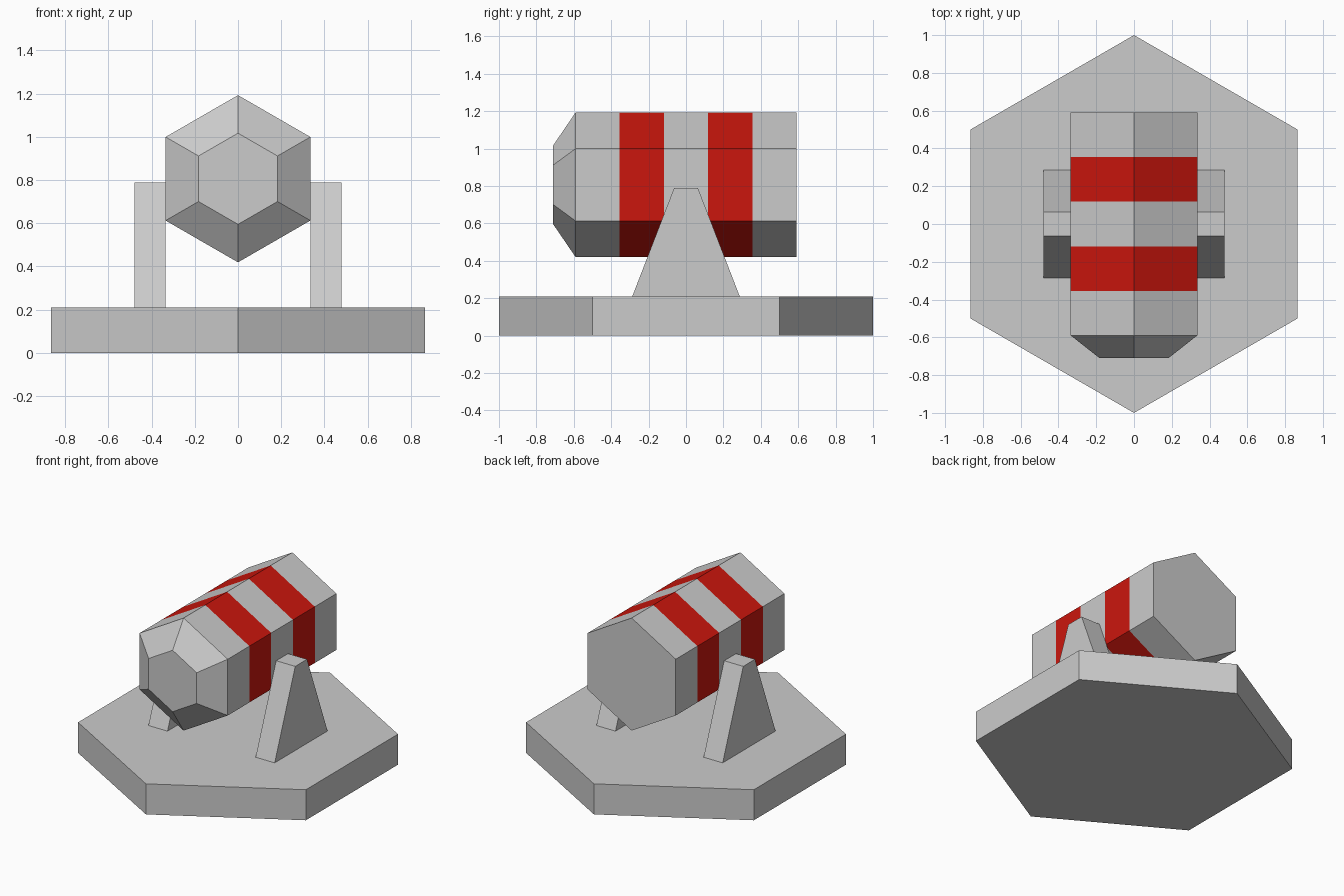
import bpy, bmesh
from math import sin, cos, pi

if "Cube" in bpy.data.objects:
    bpy.data.objects.remove(bpy.data.objects["Cube"])

red = bpy.data.materials.new("red_paint")
red.diffuse_color = (0.6, 0.008, 0.004, 1)
red.use_nodes = True
red.node_tree.nodes["Principled BSDF"].inputs["Base Color"].default_value = red.diffuse_color
grey = bpy.data.materials.new("plain_grey")
grey.diffuse_color = (0.8, 0.8, 0.8, 1)
grey.use_nodes = True
grey.node_tree.nodes["Principled BSDF"].inputs["Base Color"].default_value = grey.diffuse_color


def loft(name, rings, stripes=(), materials=()):
    """Skin a list of equal-length rings; spans listed in stripes use slot 1."""
    bm = bmesh.new()
    loops = [[bm.verts.new(p) for p in ring] for ring in rings]
    n = len(loops[0])
    bm.faces.new(loops[0])
    bm.faces.new(loops[-1])
    for i, (a, b) in enumerate(zip(loops, loops[1:])):
        for k in range(n):
            f = bm.faces.new((a[k], a[(k + 1) % n], b[(k + 1) % n], b[k]))
            f.material_index = int(i in stripes)
    bmesh.ops.recalc_face_normals(bm, faces=bm.faces)
    mesh = bpy.data.meshes.new(name)
    bm.to_mesh(mesh)
    bm.free()
    for m in materials:
        mesh.materials.append(m)
    obj = bpy.data.objects.new(name, mesh)
    bpy.context.collection.objects.link(obj)
    return obj


# Unit hexagon with a corner pointing up
hexagon = [(sin(k * pi / 3), cos(k * pi / 3)) for k in range(6)]

# Hexagonal base plate
loft("base_plate", [[(u, v, z) for u, v in hexagon] for z in (0, 0.21)])

# Hexagonal barrel: tapered front, flat back, two painted bands
sections = [(-0.71, 0.211), (-0.59, 0.387), (-0.355, 0.387), (-0.118, 0.387),
            (0.118, 0.387), (0.355, 0.387), (0.59, 0.387)]
loft("barrel", [[(r * u, y, 0.806 + r * v) for u, v in hexagon] for y, r in sections],
     stripes=(2, 4), materials=(grey, red))

# Pair of tapered side supports
profile = [(-0.287, 0.21), (0.287, 0.21), (0.064, 0.788), (-0.064, 0.788)]
for side, name in ((-1, "left_support"), (1, "right_support")):
    loft(name, [[(side * x, y, z) for y, z in profile] for x in (0.335, 0.48)])
